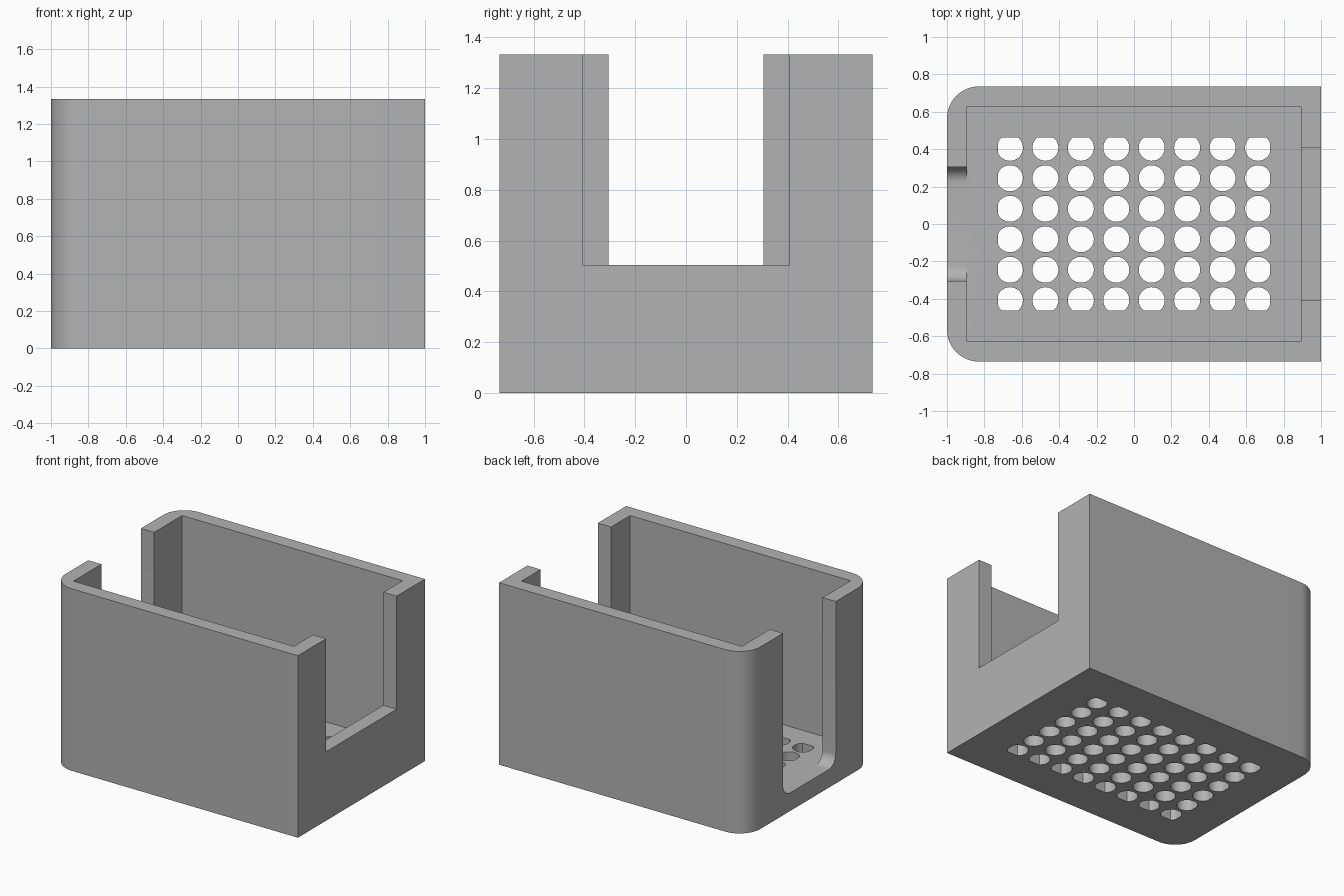
import bpy, bmesh, math

if "Cube" in bpy.data.objects:
    bpy.data.objects.remove(bpy.data.objects["Cube"])

HX, HY, H = 1.0, 0.735, 1.333        # outer half sizes and height
IX, IY, FLOOR = 0.893, 0.629, 0.133  # cavity half sizes and floor thickness


def arc(cx, cy, r, a0, a1, n):
    return [(cx + r * math.cos(math.radians(a0 + (a1 - a0) * i / n)),
             cy + r * math.sin(math.radians(a0 + (a1 - a0) * i / n))) for i in range(n + 1)]


def prisms(name, profiles, lo, hi, axis="z"):
    """Extrude closed 2D profiles from lo to hi along z (x, y) or x (y, z)."""
    bm = bmesh.new()
    for pts in profiles:
        ring = [bm.verts.new((a, b, lo) if axis == "z" else (lo, a, b)) for a, b in pts]
        face = bm.faces.new(ring)
        new = bmesh.ops.extrude_face_region(bm, geom=[face])["geom"]
        d = (0, 0, hi - lo) if axis == "z" else (hi - lo, 0, 0)
        bmesh.ops.translate(bm, vec=d, verts=[g for g in new if isinstance(g, bmesh.types.BMVert)])
    bmesh.ops.recalc_face_normals(bm, faces=bm.faces)
    mesh = bpy.data.meshes.new(name)
    bm.to_mesh(mesh)
    bm.free()
    ob = bpy.data.objects.new(name, mesh)
    bpy.context.collection.objects.link(ob)
    return ob


def rect(x, y):
    return [(-x, -y), (x, -y), (x, y), (-x, y)]


# Outer block with the two left corners rounded
R = 0.17
outline = ([(HX, -HY), (HX, HY)] + arc(-HX + R, HY - R, R, 90, 180, 16)
           + arc(-HX + R, -HY + R, R, 180, 270, 16))
case = prisms("case", [outline], 0, H)

# Cavity
cavity = prisms("cavity_cutter", [rect(IX, IY)], FLOOR, H + 0.2)

# Square notch in the right wall
right_notch = prisms("right_notch_cutter",
                     [[(-0.407, 0.505), (0.407, 0.505), (0.407, 1.6), (-0.407, 1.6)]], 0.8, 1.2, "x")

# Left notch down to the floor, with rounded lower corners
W, r = 0.305, 0.085
slot = ([(W, 1.6), (-W, 1.6)] + arc(-W + r, FLOOR + r, r, 180, 270, 10)
        + arc(W - r, FLOOR + r, r, 270, 360, 10))
left_notch = prisms("left_notch_cutter", [slot], -1.2, -0.8, "x")

# Vent grid: round holes trimmed by a rectangle
holes = []
for i in range(8):
    for j in range(6):
        cx, cy = (i - 3.5) * 0.1895, (j - 2.5) * 0.163
        pts = []
        n = 48
        for x, y in arc(cx, cy, 0.0695, 0, 360, n)[:n]:
            p = (max(-0.727, min(0.727, x)), max(-0.463, min(0.463, y)))
            if not pts or math.dist(p, pts[-1]) > 1e-5:
                pts.append(p)
        holes.append(pts)
vents = prisms("vent_cutter", holes, -0.2, FLOOR + 0.1)

# Cut everything out of the block and apply
for cutter in (cavity, right_notch, left_notch, vents):
    cutter.hide_render = True
    mod = case.modifiers.new(cutter.name, "BOOLEAN")
    mod.operation, mod.solver, mod.object = "DIFFERENCE", "EXACT", cutter
bpy.context.view_layer.objects.active = case
case.select_set(True)
for mod in list(case.modifiers):
    bpy.ops.object.modifier_apply(modifier=mod.name)
for cutter in (cavity, right_notch, left_notch, vents):
    bpy.data.objects.remove(cutter)

# Material and shading
grey = bpy.data.materials.new("light grey")
grey.diffuse_color = (0.45, 0.45, 0.45, 1)
grey.use_nodes = True
grey.node_tree.nodes["Principled BSDF"].inputs["Base Color"].default_value = grey.diffuse_color
case.data.materials.clear()
case.data.materials.append(grey)
bpy.ops.object.shade_smooth_by_angle(angle=math.radians(30))
